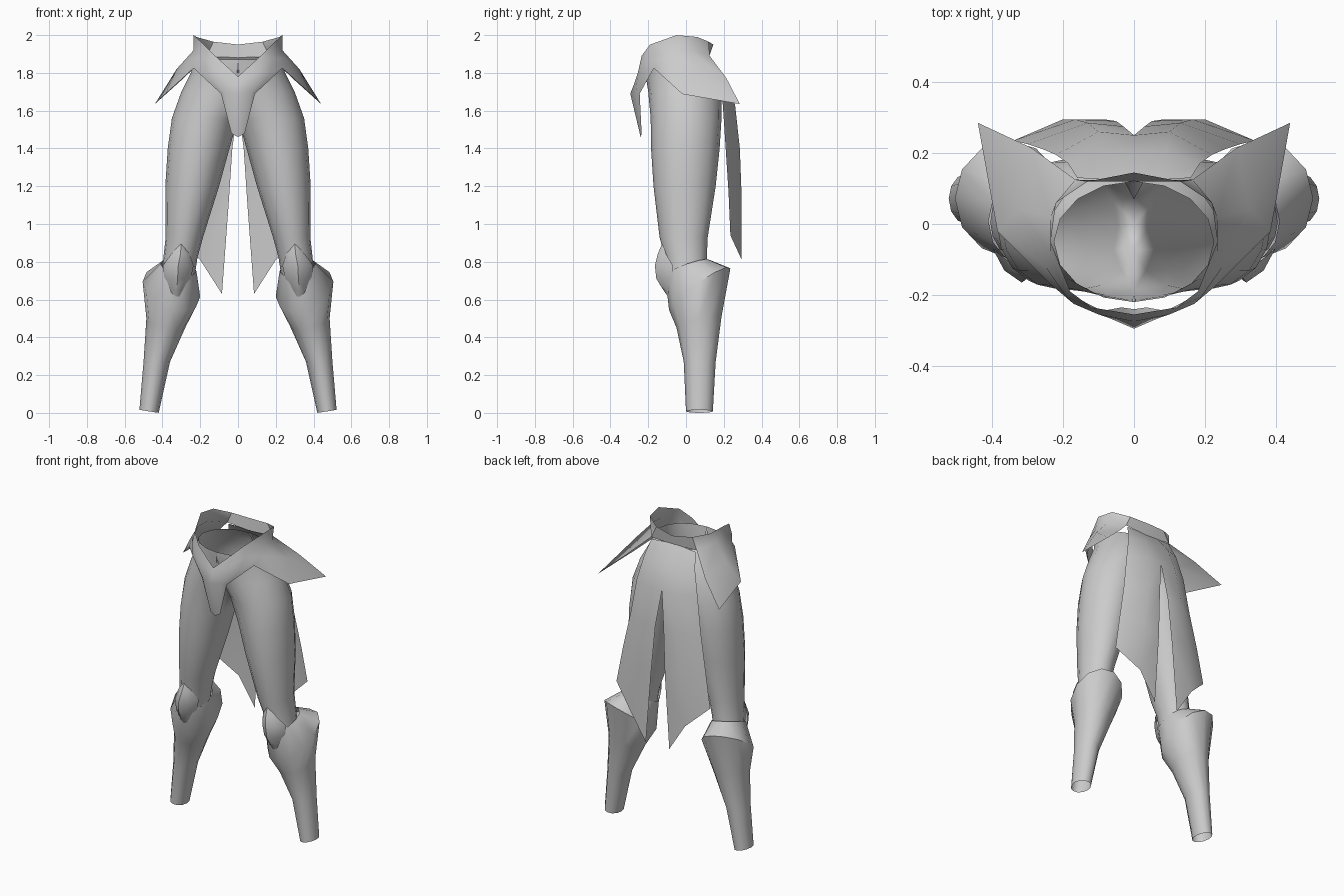
import bpy, bmesh, math

steel = bpy.data.materials.new("grey_steel")
steel.diffuse_color = (0.6, 0.6, 0.6, 1)


def sheet(name, rows, closed=False, angle=50):
    """Skin a grid of points (right half) and mirror it to the left."""
    bm = bmesh.new()
    grid = [[bm.verts.new(p) for p in row] for row in rows]
    n = len(rows[0])
    for a, b in zip(grid, grid[1:]):
        for i in range(n if closed else n - 1):
            j = (i + 1) % n
            bm.faces.new((a[i], a[j], b[j], b[i]))
    # open the legs into each other at the centre plane
    inner = [f for f in bm.faces if all(abs(v.co.x) < 0.001 for v in f.verts)]
    bmesh.ops.delete(bm, geom=inner, context='FACES')
    bmesh.ops.remove_doubles(bm, verts=bm.verts[:], dist=0.0005)
    bmesh.ops.recalc_face_normals(bm, faces=bm.faces[:])
    me = bpy.data.meshes.new(name)
    bm.to_mesh(me)
    bm.free()
    me.materials.append(steel)
    ob = bpy.data.objects.new(name, me)
    bpy.context.collection.objects.link(ob)
    bpy.ops.object.select_all(action='DESELECT')
    ob.select_set(True)
    bpy.context.view_layer.objects.active = ob
    bpy.ops.object.shade_smooth_by_angle(angle=math.radians(angle))
    mod = ob.modifiers.new("mirror", 'MIRROR')
    mod.use_clip = True
    return ob


def ring(z, x0, x1, y0, y1, tilt_x=0, tilt_y=0, n=16):
    """Oval cross-section inside a box, optionally tilted, kept at x >= 0."""
    pts = []
    for i in range(n):
        c, s = math.cos(math.tau * i / n), math.sin(math.tau * i / n)
        x = max(0, (x0 + x1) / 2 + (x1 - x0) / 2 * c)
        y = (y0 + y1) / 2 + (y1 - y0) / 2 * s
        pts.append((x, y, z + tilt_x * c + tilt_y * s))
    return pts


# Thighs joined into the hollow pelvis
sheet("thighs_and_pelvis", [ring(*r) for r in (
    (0.72, 0.23, 0.405, -0.10, 0.11),
    (0.82, 0.215, 0.395, -0.11, 0.11),
    (0.93, 0.185, 0.383, -0.14, 0.115),
    (1.20, 0.10, 0.385, -0.172, 0.157),
    (1.40, 0.045, 0.372, -0.185, 0.178),
    (1.56, -0.02, 0.35, -0.187, 0.188),
    (1.70, -0.15, 0.30, -0.20, 0.19),
    (1.80, -0.24, 0.25, -0.215, 0.17),
    (1.87, -0.225, 0.225, -0.22, 0.12))], closed=True)

# Shin guards: open tubes flaring to a tilted collar under the knee
sheet("shin_guard", [ring(*r, n=12) for r in (
    (0.008, 0.42, 0.522, 0.0, 0.142, 0.008, 0),
    (0.27, 0.36, 0.50, -0.012, 0.157, 0, 0),
    (0.48, 0.275, 0.485, -0.05, 0.188, 0.02, 0.03),
    (0.655, 0.20, 0.505, -0.09, 0.235, 0.04, 0.11),
    (0.77, 0.22, 0.41, -0.11, 0.125, 0.02, 0.04))], closed=True)

# Knee caps: pointed bulging shields
knee = []
for z, xl, xr, y_mid, y_side in ((0.90, 0.298, 0.302, -0.125, -0.125),
                                 (0.84, 0.255, 0.355, -0.15, -0.105),
                                 (0.78, 0.235, 0.398, -0.165, -0.07),
                                 (0.71, 0.25, 0.39, -0.157, -0.07),
                                 (0.65, 0.28, 0.37, -0.12, -0.07),
                                 (0.615, 0.30, 0.355, -0.095, -0.08)):
    knee.append([((xl + xr) / 2 + (xr - xl) / 2 * t,
                  y_mid + (y_side - y_mid) * t * t, z)
                 for t in (-1, -0.6, 0, 0.6, 1)])
sheet("knee_cap", knee)

# Waist guard: columns from the front point round to the swept hip tip
guard = [
    [(0, -.255, 1.78), (0, -.275, 1.74), (0, -.295, 1.69), (0, -.24, 1.46)],
    [(.12, -.235, 1.89), (.10, -.255, 1.80), (.07, -.265, 1.70), (.035, -.235, 1.48)],
    [(.18, -.19, 1.95), (.19, -.205, 1.88), (.17, -.225, 1.80), (.09, -.245, 1.69)],
    [(.235, -.05, 2.0), (.235, -.08, 1.92), (.25, -.12, 1.875), (.235, -.17, 1.825)],
    [(.22, .06, 1.99), (.235, .02, 1.92), (.325, .04, 1.82), (.385, -.02, 1.688)],
    [(.13, .12, 1.965), (.165, .125, 1.89), (.29, .215, 1.77), (.44, .285, 1.635)]]
sheet("waist_guard", guard)

# Back of the waistband, closing the rim
sheet("waistband_back", [[(.13, .12, 1.965), (.165, .125, 1.89)],
                         [(0, .145, 1.95), (0, .12, 1.88)]])

# Split coat tails hanging behind
sheet("coat_tail", [
    [(0, .12, 1.885), (.08, .125, 1.885), (.16, .13, 1.88)],
    [(0, .195, 1.78), (.09, .205, 1.78), (.185, .17, 1.78)],
    [(0, .25, 1.63), (.10, .26, 1.63), (.22, .195, 1.63)],
    [(.03, .275, 1.40), (.13, .285, 1.40), (.255, .21, 1.40)],
    [(.05, .29, 1.10), (.165, .295, 1.13), (.30, .225, 1.17)],
    [(.085, .295, .63), (.20, .295, .81), (.34, .235, .94)]])
